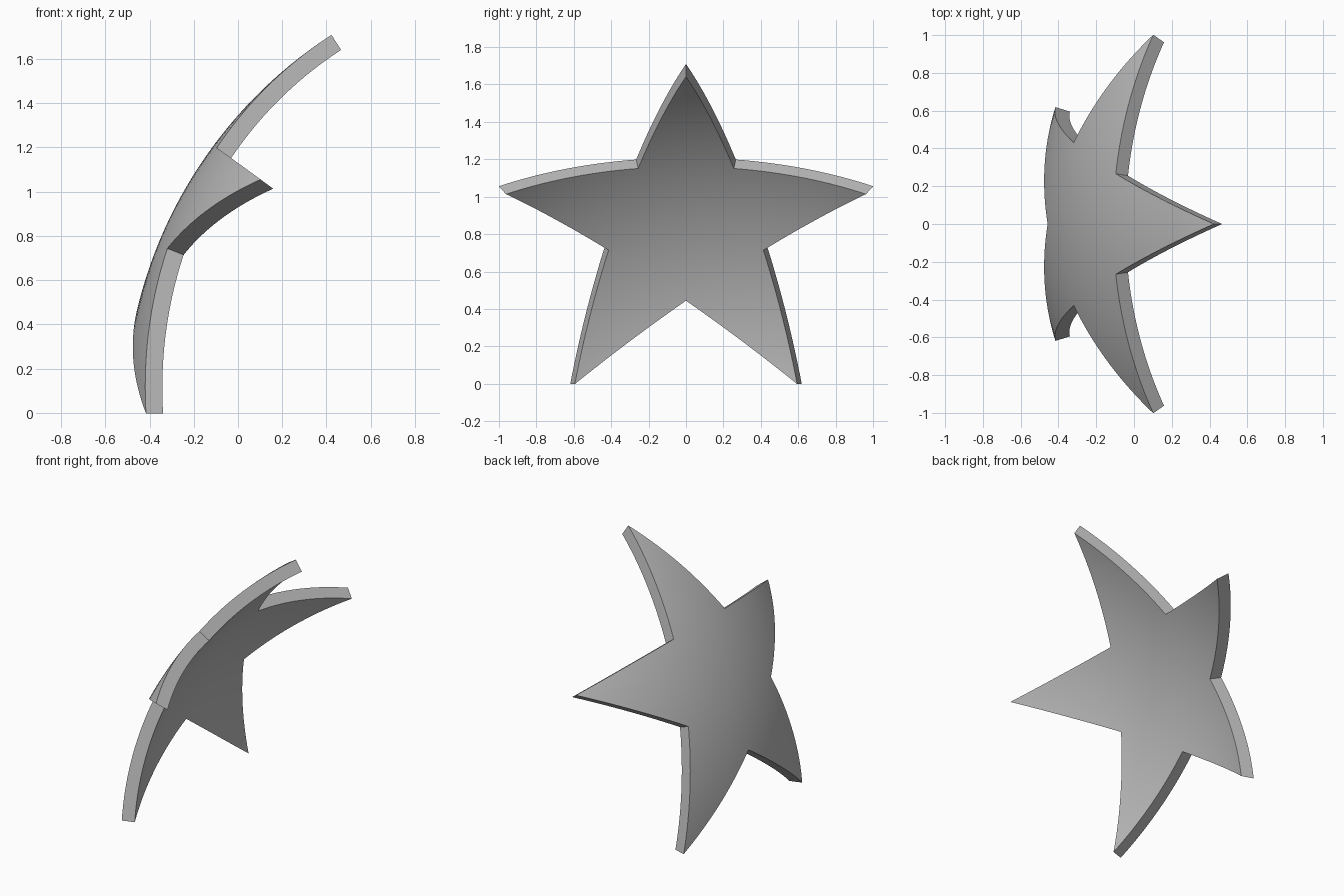
import bpy, bmesh, math
from mathutils import Vector

if "Cube" in bpy.data.objects:
    bpy.data.objects.remove(bpy.data.objects["Cube"])

CENTRE = Vector((1.533, 0, -0.008))   # centre of the dome the star is cut from
RADIUS = 2.045
THICK = 0.081
TIP, NOTCH = math.radians(31.0), math.radians(12.8)   # angular radii

axis = Vector((-0.898, 0, 0.44)).normalized()
up = Vector((-axis.z * axis.x, 0, 1 - axis.z * axis.z)).normalized()
side = Vector((0, 1, 0))

# Flat ten-triangle star on the plane tangent to a unit dome
bm = bmesh.new()
hub = bm.verts.new(axis)
rim = []
for i in range(10):
    r = math.tan(NOTCH if i % 2 else TIP)
    a = i * math.pi / 5
    rim.append(bm.verts.new(axis + up * r * math.cos(a) + side * r * math.sin(a)))
for i in range(10):
    bm.faces.new((hub, rim[i], rim[(i + 1) % 10]))
bmesh.ops.subdivide_edges(bm, edges=bm.edges[:], cuts=15, use_grid_fill=True)

# Project the star onto the dome
for v in bm.verts:
    v.co = v.co.normalized() * RADIUS

# Inner skin and radial rim walls
outer = bm.faces[:]
skin = bmesh.ops.extrude_face_region(bm, geom=outer, use_keep_orig=True)
for g in skin["geom"]:
    if isinstance(g, bmesh.types.BMVert):
        g.co *= (RADIUS - THICK) / RADIUS
for v in bm.verts:
    v.co += CENTRE
bmesh.ops.recalc_face_normals(bm, faces=bm.faces[:])

mesh = bpy.data.meshes.new("curved_star")
bm.to_mesh(mesh)
bm.free()
star = bpy.data.objects.new("curved_star", mesh)
bpy.context.collection.objects.link(star)

# Plain grey finish
grey = bpy.data.materials.new("light_grey")
grey.diffuse_color = (0.5, 0.5, 0.5, 1)
grey.use_nodes = True
grey.node_tree.nodes["Principled BSDF"].inputs["Base Color"].default_value = grey.diffuse_color
mesh.materials.append(grey)

bpy.context.view_layer.objects.active = star
star.select_set(True)
bpy.ops.object.shade_smooth_by_angle(angle=math.radians(30))
